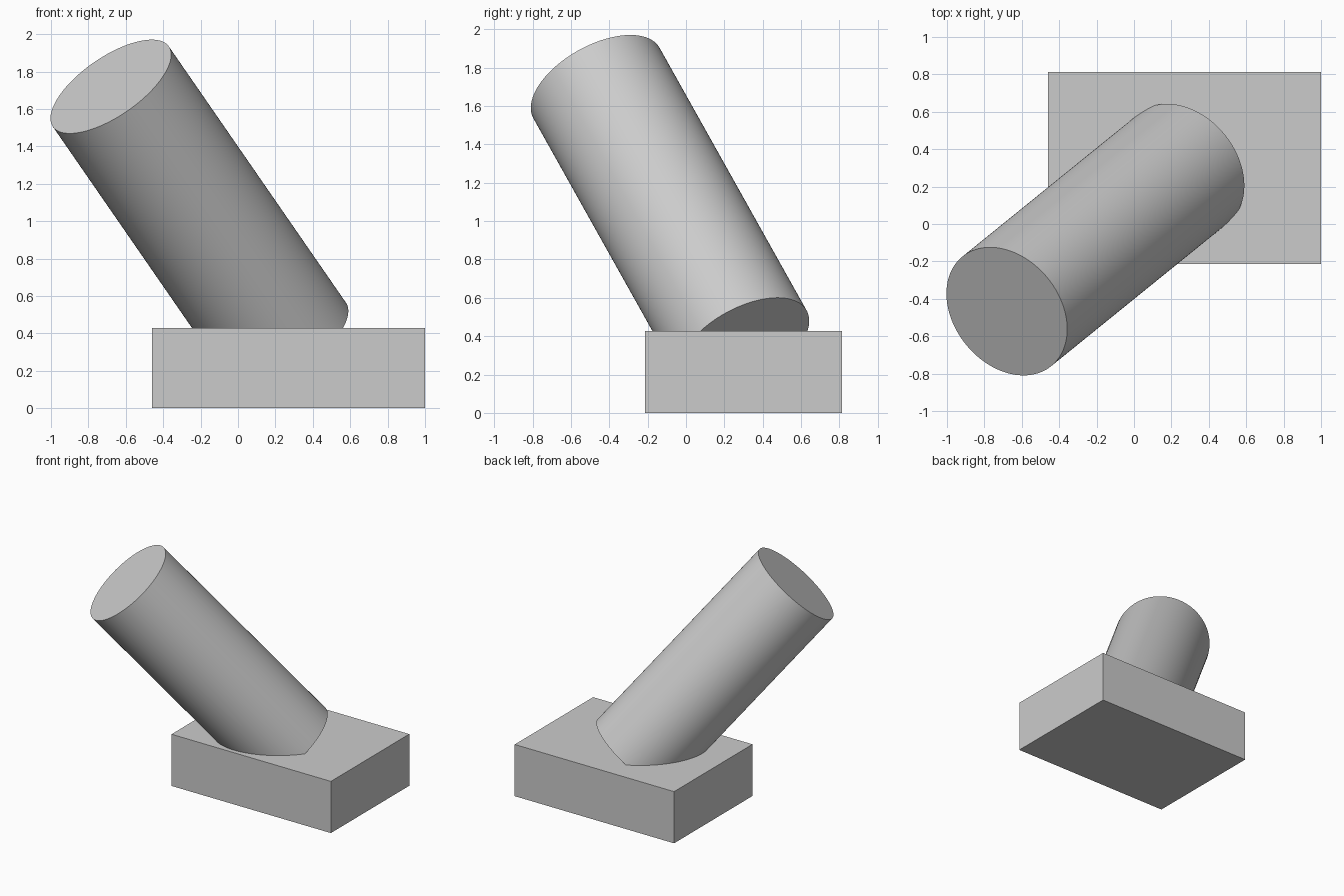
import bpy
import math
from mathutils import Vector

cube = bpy.data.objects.get("Cube")
if cube:
    bpy.data.objects.remove(cube, do_unlink=True)

# Single plain grey
grey = bpy.data.materials.new("light_grey")
grey.use_nodes = True
colour = (0.6, 0.6, 0.6, 1)
grey.diffuse_color = colour
grey.node_tree.nodes["Principled BSDF"].inputs["Base Color"].default_value = colour


def finish(name):
    obj = bpy.context.object
    obj.name = name
    obj.data.materials.append(grey)
    return obj


# Rectangular base block
low, high = Vector((-0.46, -0.213, 0)), Vector((1, 0.813, 0.428))
bpy.ops.mesh.primitive_cube_add(size=1, location=(low + high) / 2)
base = finish("base_block")
base.scale = high - low
bpy.ops.object.transform_apply(location=False, rotation=False, scale=True)

# Leaning cylinder, its lower end sunk into the block
top, bottom = Vector((-0.68, -0.467, 1.72)), Vector((0.267, 0.3, 0.35))
axis = top - bottom
bpy.ops.mesh.primitive_cylinder_add(
    vertices=128, radius=0.377, depth=axis.length, location=(top + bottom) / 2,
    rotation=axis.to_track_quat("Z", "Y").to_euler())
finish("leaning_cylinder")
bpy.ops.object.shade_smooth_by_angle(angle=math.radians(30))
